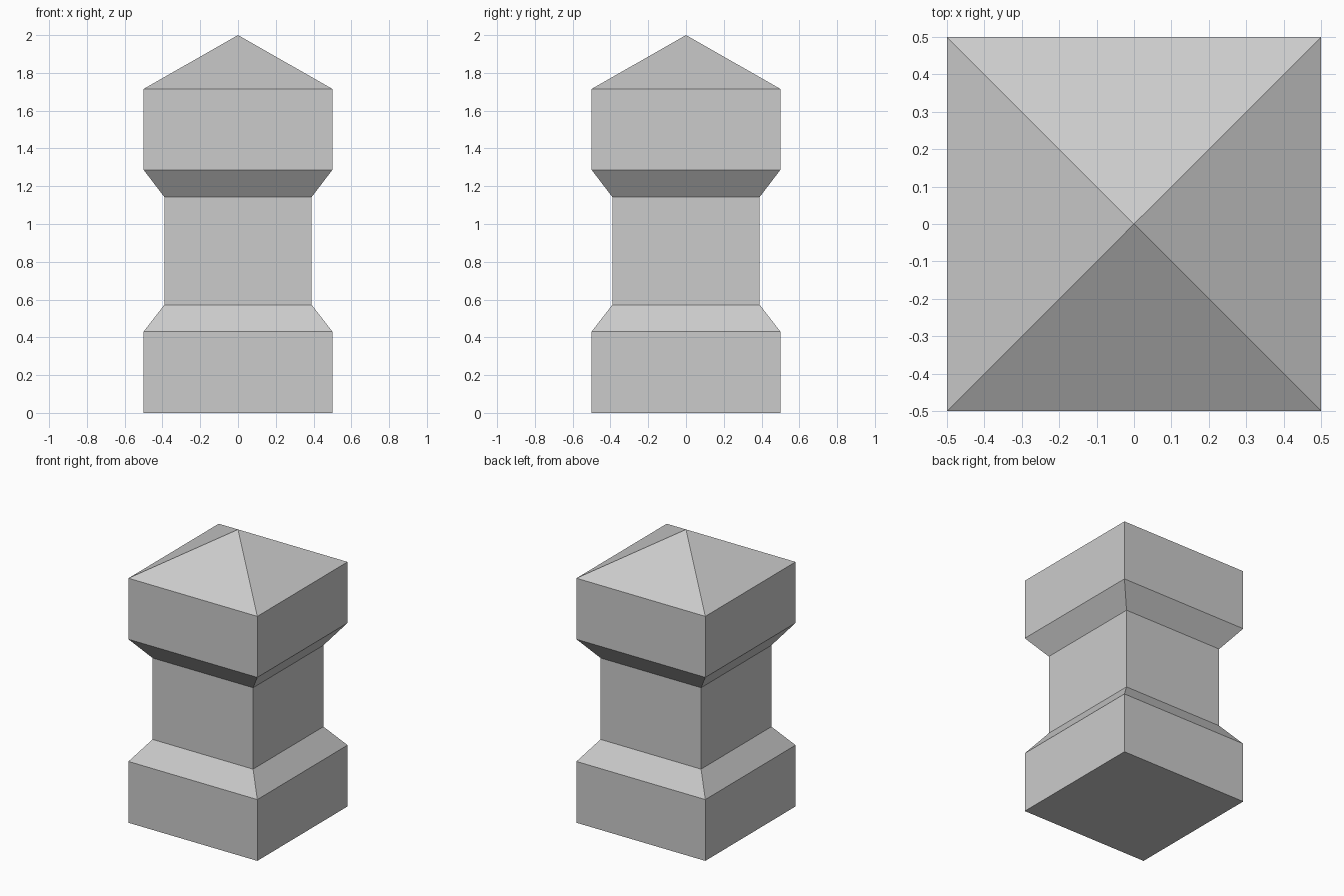
import bpy
import bmesh

cube = bpy.data.objects.get("Cube")
if cube:
    bpy.data.objects.remove(cube, do_unlink=True)

# Single stone colour
stone = bpy.data.materials.new("light grey stone")
stone.use_nodes = True
colour = (0.6, 0.6, 0.6, 1)
stone.diffuse_color = colour
stone.node_tree.nodes["Principled BSDF"].inputs["Base Color"].default_value = colour

# Square profile as (half width, height): plinth, slope, shaft, flare, head
WIDE, NARROW, TOP = 0.5, 0.39, 2.0
profile = [(WIDE, 0), (WIDE, 0.43), (NARROW, 0.572),
           (NARROW, 1.143), (WIDE, 1.287), (WIDE, 1.715)]
corners = [(-1, -1), (1, -1), (1, 1), (-1, 1)]

bm = bmesh.new()
rings = [[bm.verts.new((x * w, y * w, z)) for x, y in corners] for w, z in profile]

# Underside
bm.faces.new(reversed(rings[0]))

# Walls between neighbouring rings
for low, high in zip(rings, rings[1:]):
    for i in range(4):
        j = (i + 1) % 4
        bm.faces.new((low[i], low[j], high[j], high[i]))

# Pyramid roof
apex = bm.verts.new((0, 0, TOP))
for i in range(4):
    bm.faces.new((rings[-1][i], rings[-1][(i + 1) % 4], apex))

mesh = bpy.data.meshes.new("stone_post")
bm.to_mesh(mesh)
bm.free()
mesh.materials.append(stone)
post = bpy.data.objects.new("stone_post", mesh)
bpy.context.collection.objects.link(post)
